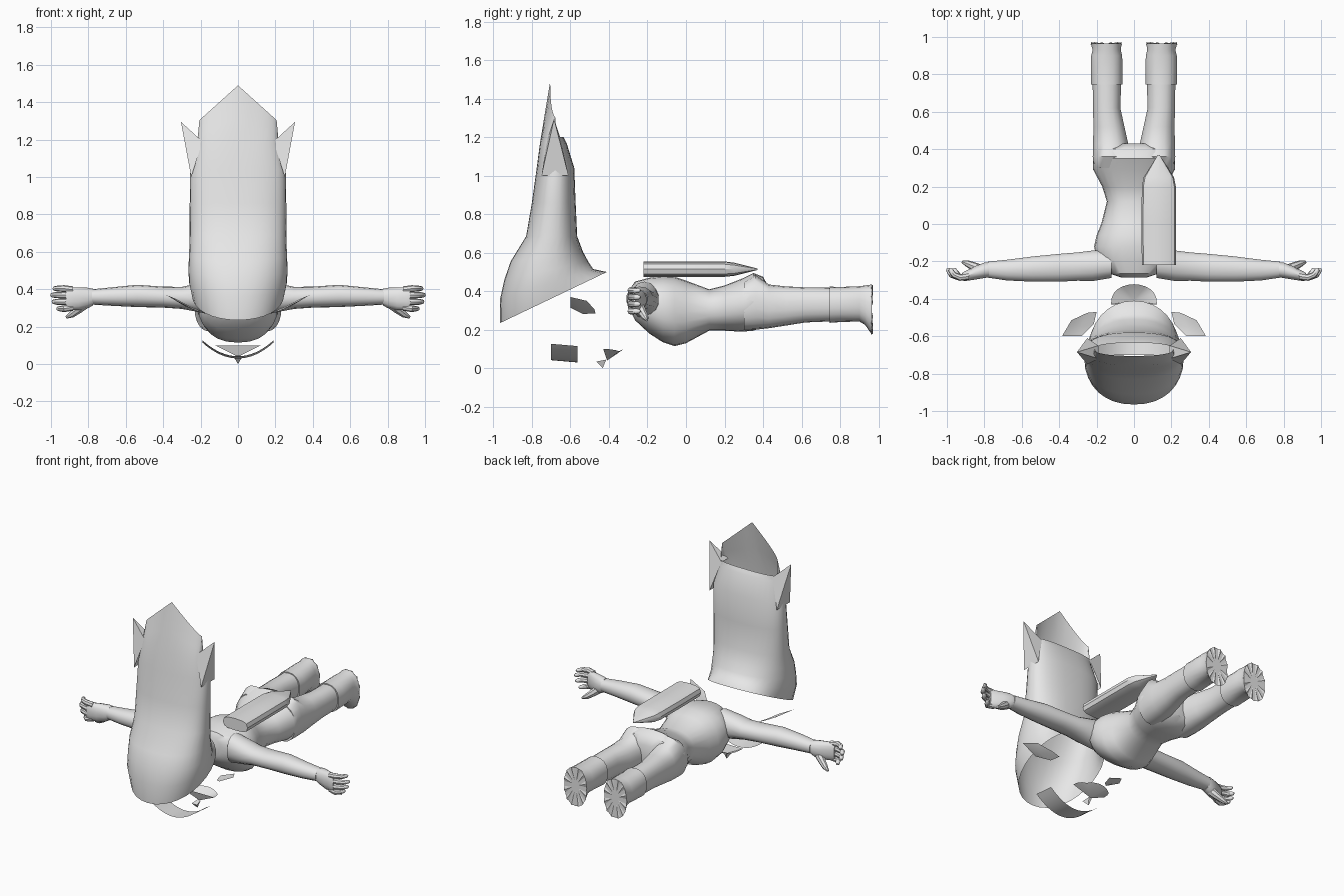
import bpy, bmesh, math
from mathutils import Vector

if "Cube" in bpy.data.objects:
    bpy.data.objects.remove(bpy.data.objects["Cube"])

grey = bpy.data.materials.new("plain grey")
grey.diffuse_color = (0.8, 0.8, 0.8, 1)
grey.use_nodes = True
grey.node_tree.nodes["Principled BSDF"].inputs["Base Color"].default_value = grey.diffuse_color


def make(name, verts, faces, angle=40):
    bm = bmesh.new()
    vs = [bm.verts.new(v) for v in verts]
    for f in faces:
        bm.faces.new([vs[i] for i in f])
    bmesh.ops.recalc_face_normals(bm, faces=bm.faces)
    me = bpy.data.meshes.new(name)
    bm.to_mesh(me)
    bm.free()
    me.materials.append(grey)
    ob = bpy.data.objects.new(name, me)
    bpy.context.collection.objects.link(ob)
    bpy.ops.object.select_all(action='DESELECT')
    ob.select_set(True)
    bpy.context.view_layer.objects.active = ob
    bpy.ops.object.shade_smooth_by_angle(angle=math.radians(angle))
    return ob


def section(c, u, v, hu, hv, n=18, p=2.3):
    """Superellipse ring around c spanned by the axes u and v."""
    pts = []
    for i in range(n):
        a = 2 * math.pi * i / n
        s, k = math.sin(a), math.cos(a)
        pts.append(Vector(c) + Vector(u) * hu * math.copysign(abs(s) ** (2 / p), s)
                   + Vector(v) * hv * math.copysign(abs(k) ** (2 / p), k))
    return pts


def loft(name, rings, caps=True, angle=40):
    n = len(rings[0])
    verts = [p for r in rings for p in r]
    faces = [(j * n + i, j * n + (i + 1) % n, (j + 1) * n + (i + 1) % n, (j + 1) * n + i)
             for j in range(len(rings) - 1) for i in range(n)]
    if caps:
        faces += [tuple(range(n)), tuple(range(len(verts) - n, len(verts)))]
    return make(name, verts, faces, angle)


def along_y(rows, n=18, p=2.3):
    """Rows of y, x min, x max, z min, z max."""
    return [section(((a + b) / 2, y, (c + d) / 2), (1, 0, 0), (0, 0, 1),
                    (b - a) / 2, (d - c) / 2, n, p) for y, a, b, c, d in rows]


def along_x(rows, s, n=14, p=2.2):
    """Rows of x, y min, y max, z min, z max, mirrored by s."""
    return [section((s * x, (a + b) / 2, (c + d) / 2), (0, 1, 0), (0, 0, 1),
                    (b - a) / 2, (d - c) / 2, n, p) for x, a, b, c, d in rows]


def finger(name, path, radii, s):
    rings = []
    for i, p in enumerate(path):
        a, b = Vector(path[max(i - 1, 0)]), Vector(path[min(i + 1, len(path) - 1)])
        d = (b - a).normalized()
        u = d.cross(Vector((0, 0, 1))).normalized()
        rings.append([Vector((s * q.x, q.y, q.z))
                      for q in section(p, u, d.cross(u), radii[i], radii[i], 8, 2)])
    loft(name, rings)


# torso lying face down
torso = [(-.285, .07, .29, .42), (-.265, .13, .25, .45), (-.19, .2, .18, .47),
         (-.12, .213, .135, .478), (-.06, .2, .115, .475), (0, .175, .13, .455),
         (.12, .145, .195, .41), (.2, .17, .195, .43), (.29, .218, .19, .465),
         (.35, .22, .195, .495), (.4, .2, .215, .475), (.43, .12, .25, .42)]
loft("torso", along_y([(y, -w, w, a, b) for y, w, a, b in torso], 24))

leg = [(.3, .02, .215, .2, .45), (.36, .02, .222, .2, .485), (.43, .03, .22, .208, .435),
       (.52, .05, .218, .222, .425), (.62, .072, .22, .238, .42), (.745, .068, .222, .243, .418)]
boot = [(.745, .06, .23, .236, .424), (.8, .06, .232, .24, .422), (.9, .062, .23, .243, .426),
        (.93, .07, .222, .225, .43), (.965, .065, .232, .175, .435)]
arm = [(.12, -.29, -.14, .26, .45), (.22, -.307, -.14, .28, .43), (.3, -.305, -.15, .295, .413),
       (.4, -.31, -.158, .302, .414), (.54, -.31, -.172, .305, .424), (.68, -.303, -.19, .312, .41),
       (.78, -.288, -.2, .318, .4)]
hand = [(.775, -.285, -.205, .313, .403), (.8, -.29, -.205, .3, .408), (.85, -.298, -.225, .288, .41),
        (.9, -.305, -.25, .288, .41), (.92, -.303, -.262, .295, .405)]

for s, side in ((1, "right"), (-1, "left")):
    loft(side + "_leg", along_y([(y, *sorted((s * a, s * b)), c, d) for y, a, b, c, d in leg], 18))
    loft(side + "_boot", along_y([(y, *sorted((s * a, s * b)), c, d) for y, a, b, c, d in boot], 18))
    # fan of ridges under the boot
    rim = section((s * .1485, .965, .305), (1, 0, 0), (0, 0, 1), .0835, .13, 24)
    for i, p in enumerate(rim):
        p.y = .972 if i % 2 else .96
    make(side + "_sole", rim + [Vector((s * .1485, .962, .31))],
         [(i, (i + 1) % 24, 24) for i in range(24)], 10)
    loft(side + "_arm", along_x(arm, s))
    loft(side + "_hand", along_x(hand, s))
    # fingers and thumb
    for i, tip in enumerate((.985, .998, .99, .965)):
        z = .397 - .031 * i
        spread = (.007, .003, -.002, -.008)[i]
        finger(f"{side}_finger_{i + 1}",
               [(.885, -.28, z), (.93, -.286, z + spread), (tip - .022, -.272, z + spread),
                (tip - .004, -.245, z + spread), (tip, -.236, z + spread)],
               [.019, .018, .016, .012, .005], s)
    finger(side + "_thumb", [(.81, -.25, .33), (.85, -.23, .295), (.89, -.212, .265), (.918, -.203, .25)],
           [.03, .024, .018, .007], s)
    # leaf shaped ear, a folded sheet
    ear = [(.2, -.47, .285), (.25, -.475, .305), (.335, -.515, .35), (.385, -.6, .37),
           (.28, -.6, .315), (.215, -.535, .282), (.285, -.55, .31)]
    make(side + "_ear", [(s * x, y, z) for x, y, z in ear],
         [(i, (i + 1) % 6, 6) for i in range(6)])
    # pointed lock at the side of the hair
    lock = [(.25, -.75, 1.0), (.19, -.72, 1.19), (.19, -.65, 1.19), (.25, -.61, 1.0), (.305, -.685, 1.295)]
    make(side + "_hair_lock", [(s * x, y, z) for x, y, z in lock],
         [(0, 1, 4), (1, 2, 4), (2, 3, 4), (3, 0, 4)], 30)

# long hollow hair: z front, z back, y front, y back, half width, squareness
levels = [(.235, .5, -.965, -.41, .245, 2.1), (.36, .515, -.965, -.482, .262, 2.2),
          (.46, .555, -.943, -.508, .265, 2.2), (.555, .605, -.91, -.535, .262, 2.3),
          (.685, .685, -.83, -.565, .258, 2.4), (.86, .86, -.8, -.573, .258, 2.4),
          (1.04, 1.04, -.775, -.58, .255, 2.4), (1.17, 1.17, -.758, -.62, .222, 2.4)]
rings = []
for zf, zb, yf, yb, w, p in levels:
    ring = section((0, (yf + yb) / 2, 0), (1, 0, 0), (0, -1, 0), w, (yb - yf) / 2, 32, p)
    for v in ring:
        v.z = zf + (zb - zf) * (v.y - yf) / (yb - yf)
    rings.append(ring)
# pointed front edge and low back edge
for blend in (.45, 1):
    top = []
    for i, v in enumerate(section((0, -.67, 0), (1, 0, 0), (0, -1, 0), .21, .035, 32, 2.4)):
        front = i < 8 or i > 24
        z = 1.49 - .9 * abs(v.x) if front else 1.2
        low = rings[7][i]
        top.append(Vector((low.x + (v.x - low.x) * blend, low.y + (v.y - low.y) * blend,
                           low.z + (z - low.z) * blend)))
    rings.append(top)
loft("hair", rings, caps=False, angle=50)

# flat case on the back with a pointed end
case = [(-.22, .042, .225, .475, .555), (0, .04, .225, .475, .555), (.2, .042, .224, .475, .555),
        (.25, .052, .214, .48, .548), (.37, .127, .137, .51, .518)]
loft("back_case", along_y(case, 12, 3), angle=35)

# curved eye band
n = 16
band = []
for i in range(n + 1):
    x = -.19 + .38 * i / n
    rise = .085 * (abs(x) / .19) ** 2
    band += [(x, -.7, .042 + rise), (x, -.562, .03 + rise)]
make("eye_band", band, [(2 * i, 2 * i + 1, 2 * i + 3, 2 * i + 2) for i in range(n)])

# mouth: shallow half disc sheet
mouth = [Vector((0, -.41, .04))]
for i in range(13):
    a = math.pi * i / 12
    y = -.43 + .108 * math.sin(a) ** .8
    mouth.append(Vector((.123 * math.cos(a), y, .06 + .04 * max(abs(math.cos(a)), math.sin(a)))))
make("mouth", mouth, [(0, i, i + 1) for i in range(1, 13)] + [(0, 13, 1)], 60)

# tiny pointed nose
make("nose", [(-.02, -.465, .035), (.02, -.465, .035), (.012, -.415, .045), (-.012, -.415, .045),
              (0, -.432, 0)], [(0, 1, 2, 3), (0, 1, 4), (1, 2, 4), (2, 3, 4), (3, 0, 4)])
